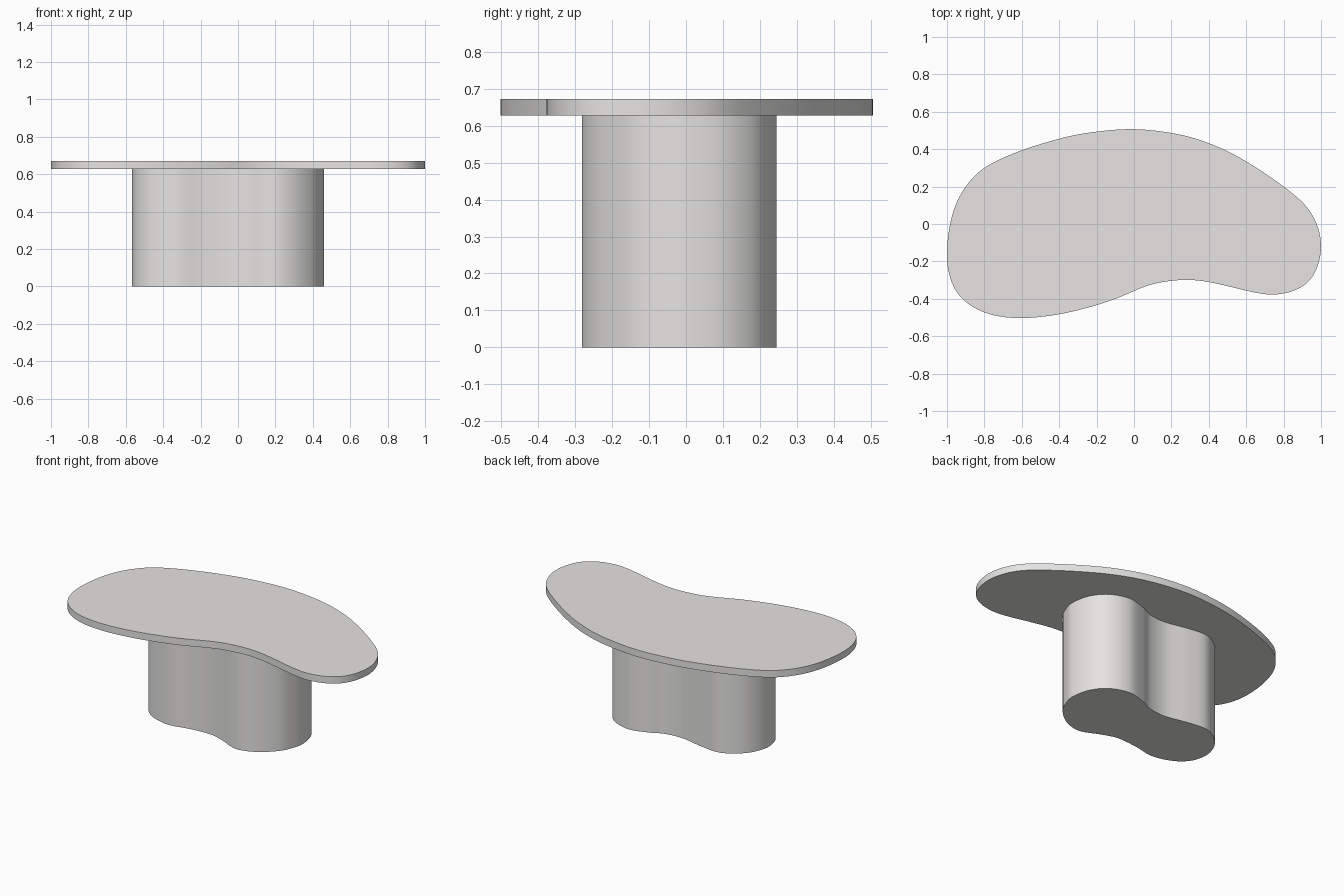
import bpy, bmesh
from mathutils import Vector

if "Cube" in bpy.data.objects:
    bpy.data.objects.remove(bpy.data.objects["Cube"])

mat = bpy.data.materials.new("light_warm_grey")
mat.diffuse_color = (0.79, 0.78, 0.77, 1)
mat.use_nodes = True
mat.node_tree.nodes["Principled BSDF"].inputs["Base Color"].default_value = mat.diffuse_color


def smooth_loop(pts, steps=6):
    """Closed Catmull-Rom curve through the given points."""
    p = [Vector(q) for q in pts]
    n, out = len(p), []
    for i in range(n):
        a, b, c, d = p[i - 1], p[i], p[(i + 1) % n], p[(i + 2) % n]
        for k in range(steps):
            t = k / steps
            out.append(0.5 * (2 * b + (c - a) * t + (2 * a - 5 * b + 4 * c - d) * t**2
                              + (3 * b - a - 3 * c + d) * t**3))
    return out


def slab(name, pts, z0, z1):
    """Extrude a smooth closed outline from z0 up to z1."""
    bm = bmesh.new()
    verts = [bm.verts.new((q.x, q.y, z0)) for q in smooth_loop(pts)]
    face = bm.faces.new(verts)
    ext = bmesh.ops.extrude_face_region(bm, geom=[face], use_keep_orig=True)
    top = [g for g in ext["geom"] if isinstance(g, bmesh.types.BMVert)]
    bmesh.ops.translate(bm, verts=top, vec=(0, 0, z1 - z0))
    bmesh.ops.recalc_face_normals(bm, faces=bm.faces)
    me = bpy.data.meshes.new(name)
    bm.to_mesh(me)
    bm.free()
    me.materials.append(mat)
    ob = bpy.data.objects.new(name, me)
    bpy.context.collection.objects.link(ob)
    bpy.ops.object.select_all(action='DESELECT')
    ob.select_set(True)
    bpy.context.view_layer.objects.active = ob
    bpy.ops.object.shade_smooth_by_angle(angle=0.6)


# Kidney-shaped table top
top_outline = [
    (0, .507), (.25, .477), (.45, .412), (.62, .322), (.8, .2), (.92, .095),
    (.98, -.01), (1, -.12), (.98, -.23), (.93, -.31), (.85, -.358), (.75, -.377),
    (.65, -.367), (.5, -.332), (.38, -.307), (.27, -.299), (.15, -.311), (.05, -.338),
    (-.1, -.4), (-.25, -.448), (-.42, -.486), (-.6, -.503), (-.75, -.488), (-.87, -.438),
    (-.95, -.36), (-.99, -.26), (-1, -.15), (-.985, -.01), (-.95, .11), (-.89, .213),
    (-.8, .3), (-.65, .375), (-.45, .442), (-.25, .487)]
slab("table_top", top_outline, 0.628, 0.672)

# Peanut-shaped pedestal
base_outline = [
    (.46, 0), (.435, .115), (.36, .205), (.235, .245), (.11, .214), (.03, .178),
    (-.09, .166), (-.25, .197), (-.38, .205), (-.485, .145), (-.545, .065), (-.567, -.03),
    (-.54, -.13), (-.46, -.2), (-.33, -.235), (-.19, -.211), (-.05, -.203), (.05, -.231),
    (.18, -.282), (.3, -.25), (.4, -.165), (.444, -.08)]
slab("pedestal", base_outline, 0, 0.628)
